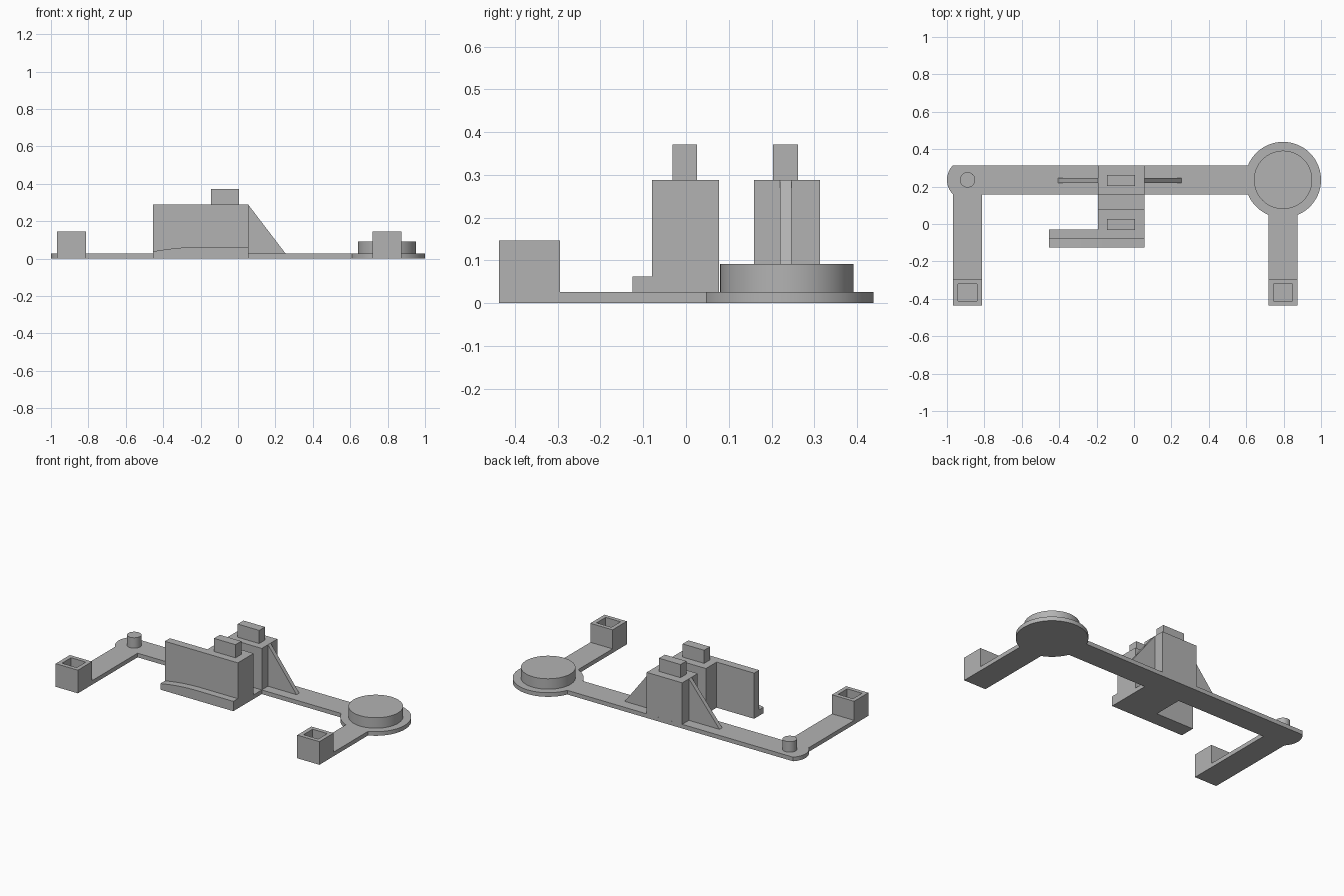
import bpy, bmesh
from math import cos, sin, radians, asin, degrees
from mathutils import Vector

if "Cube" in bpy.data.objects:
    bpy.data.objects.remove(bpy.data.objects["Cube"])

grey = bpy.data.materials.new("mid grey plastic")
grey.use_nodes = True
grey.diffuse_color = (0.45, 0.45, 0.45, 1)
grey.node_tree.nodes["Principled BSDF"].inputs["Base Color"].default_value = grey.diffuse_color

PLATE = 0.026             # plate thickness
TOWER = 0.288             # tower top
HALF = 0.0775             # half width of every arm
BAR_Y = 0.236
DISC_X, DISC_R = 0.797, 0.203
PEG_X, PEG_R = -0.89, 0.11
FRONT = -0.437
LEFT, RIGHT = -0.193, 0.055   # tower sides


def prism(name, points, lo, hi, axis="z", pocket=0.0):
    """Extrude a flat outline along z, or along y when the outline is in x and z."""
    bm = bmesh.new()
    place = (lambda p: (p[0], p[1], lo)) if axis == "z" else (lambda p: (p[0], lo, p[1]))
    shift = Vector((0, 0, hi - lo)) if axis == "z" else Vector((0, hi - lo, 0))
    base = bm.faces.new([bm.verts.new(place(p)) for p in points])
    out = bmesh.ops.extrude_face_region(bm, geom=[base], use_keep_orig=True)
    moved = [v for v in out["geom"] if isinstance(v, bmesh.types.BMVert)]
    bmesh.ops.translate(bm, verts=moved, vec=shift)
    bmesh.ops.recalc_face_normals(bm, faces=bm.faces)
    if pocket:
        bm.normal_update()
        top = max(bm.faces, key=lambda f: f.calc_center_median().z)
        bmesh.ops.inset_individual(bm, faces=[top], thickness=0.0365)
        bmesh.ops.inset_individual(bm, faces=[top], thickness=0, depth=-pocket)
    mesh = bpy.data.meshes.new(name)
    bm.to_mesh(mesh)
    bm.free()
    mesh.materials.append(grey)
    obj = bpy.data.objects.new(name, mesh)
    bpy.context.collection.objects.link(obj)
    bpy.ops.object.select_all(action="DESELECT")
    obj.select_set(True)
    bpy.context.view_layer.objects.active = obj
    bpy.ops.object.shade_smooth_by_angle(angle=radians(30))
    return obj


def arc(x, y, r, start, end, steps):
    angles = [radians(start + (end - start) * i / steps) for i in range(steps + 1)]
    return [(x + r * cos(a), y + r * sin(a)) for a in angles]


def box(name, x0, x1, y0, y1, z0, z1, pocket=0.0):
    return prism(name, [(x0, y0), (x1, y0), (x1, y1), (x0, y1)], z0, z1, pocket=pocket)


def cylinder(name, x, y, r, z0, z1):
    return prism(name, arc(x, y, r, 0, 360, 64)[:-1], z0, z1)


# Base plate: disc, front arms, long bar, rounded end and tower foot in one outline
cut = degrees(asin(HALF / DISC_R))
bar_front = BAR_Y - HALF
outline = arc(DISC_X, BAR_Y, DISC_R, 180 + cut, 270 - cut, 10)
outline += [(DISC_X - HALF, FRONT), (DISC_X + HALF, FRONT)]
outline += arc(DISC_X, BAR_Y, DISC_R, 270 + cut, 540 - cut, 56)
outline += arc(PEG_X, BAR_Y, PEG_R, 135, 225, 16)
outline += [(PEG_X - HALF, FRONT), (PEG_X + HALF, FRONT), (PEG_X + HALF, bar_front),
            (LEFT, bar_front), (LEFT, -0.03), (-0.455, -0.03), (-0.455, -0.125),
            (RIGHT, -0.125), (RIGHT, bar_front)]
prism("base_plate", outline, 0, PLATE)

# Raised disc and locating peg
cylinder("raised_disc", DISC_X, BAR_Y, 0.156, PLATE, 0.092)
cylinder("locating_peg", PEG_X, BAR_Y, 0.041, PLATE, 0.092)

# Socket blocks at the ends of the arms
for name, x in (("left_socket_block", DISC_X), ("right_socket_block", PEG_X)):
    box(name, x - HALF, x + HALF, FRONT, -0.295, PLATE, 0.146, pocket=0.115)

# Rear tower, and front tower with its side wall
box("rear_tower", LEFT, RIGHT, bar_front, BAR_Y + HALF, PLATE, TOWER)
prism("front_tower_and_wall",
      [(LEFT, 0.077), (LEFT, -0.03), (-0.455, -0.03), (-0.455, -0.08),
       (RIGHT, -0.08), (RIGHT, 0.077)], PLATE, TOWER)

# Tabs on the tower tops
for name, y in (("rear_tab", BAR_Y - 0.003), ("front_tab", -0.003)):
    box(name, -0.145, 0.005, y - 0.029, y + 0.029, TOWER, 0.371)

# Triangular ribs beside the rear tower
for name, x, tip in (("left_rib", RIGHT, 0.255), ("right_rib", LEFT, -0.407)):
    prism(name, [(x, PLATE), (tip, PLATE), (x, TOWER)], 0.22, 0.247, axis="y")

# Ledge in front of the wall, its top curving down towards one end
curve = [(-0.2 - 0.255 * t / 12, 0.062 - 0.024 * (t / 12) ** 2) for t in range(13)]
prism("front_ledge", [(-0.455, PLATE), (RIGHT, PLATE), (RIGHT, 0.062)] + curve,
      -0.125, -0.08, axis="y")
